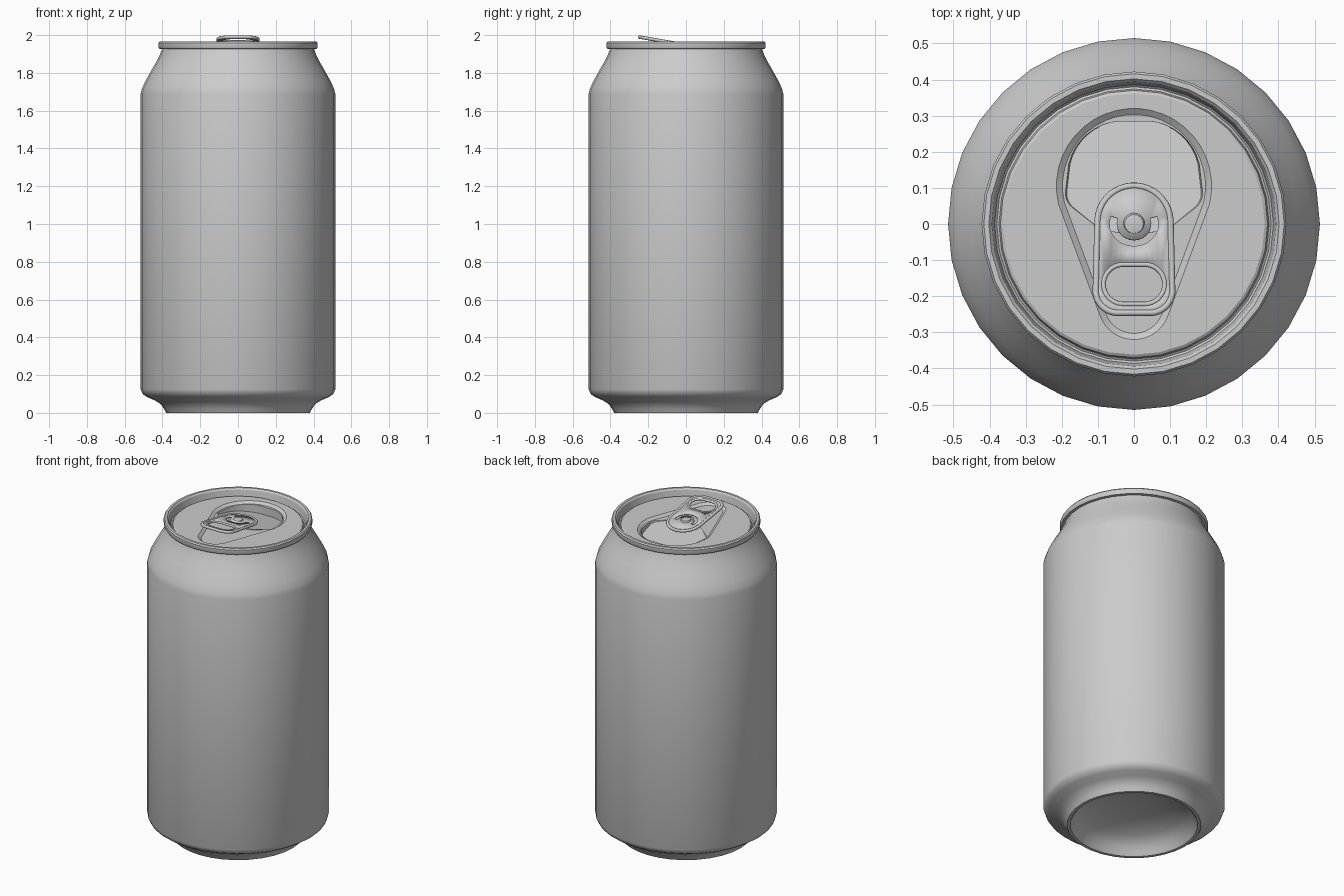
import bpy, bmesh
from math import sin, cos, pi, radians

if "Cube" in bpy.data.objects:
    bpy.data.objects.remove(bpy.data.objects["Cube"])

SIDES = 32


def ring(bm, pts):
    return [bm.verts.new(p) for p in pts]


def circle(r, z, n=SIDES):
    return [(r * cos(2 * pi * i / n), r * sin(2 * pi * i / n), z) for i in range(n)]


def skirt(bm, a, b):
    n = len(a)
    for i in range(n):
        j = (i + 1) % n
        bm.faces.new((a[i], a[j], b[j], b[i]))


def lathe(bm, profile, n=SIDES):
    rings = [ring(bm, circle(r, z, n)) for r, z in profile]
    for a, b in zip(rings, rings[1:]):
        skirt(bm, a, b)
    return rings


def fill(bm, loops):
    # fills the area between an outer loop and its holes, facing up
    edges = []
    for lp in loops:
        for i in range(len(lp)):
            pair = (lp[i - 1], lp[i])
            edges.append(bm.edges.get(pair) or bm.edges.new(pair))
    res = bmesh.ops.triangle_fill(bm, use_beauty=True, edges=edges, normal=(0, 0, 1))
    for f in res["geom"]:
        if isinstance(f, bmesh.types.BMFace):
            f.normal_update()
            if f.normal.z < 0:
                f.normal_flip()


def rounded(circles, n=40, grow=0.0):
    # outline wrapped around a set of circles (x, y, radius)
    pts = []
    for i in range(n):
        t = 2 * pi * (i + 0.5) / n
        dx, dy = cos(t), sin(t)
        x, y, r = max(circles, key=lambda c: c[0] * dx + c[1] * dy + c[2])
        pts.append((x + (r + grow) * dx, y + (r + grow) * dy))
    return pts


def at_z(pts, z):
    return [(x, y, z) for x, y in pts]


def finish(bm, name, angle=40):
    me = bpy.data.meshes.new(name)
    bm.to_mesh(me)
    bm.free()
    me.shade_smooth()
    me.set_sharp_from_angle(angle=radians(angle))
    ob = bpy.data.objects.new(name, me)
    bpy.context.collection.objects.link(ob)
    return ob


# can body: domed base, foot, wall, shoulder and neck
bm = bmesh.new()
rings = lathe(bm, [
    (0.08, 0.125), (0.18, 0.112), (0.27, 0.085), (0.33, 0.05), (0.35, 0.015),
    (0.362, 0.0), (0.38, 0.0), (0.392, 0.022), (0.41, 0.047), (0.44, 0.066),
    (0.48, 0.083), (0.505, 0.1), (0.515, 0.125), (0.515, 1.69), (0.508, 1.718),
    (0.49, 1.757), (0.455, 1.82), (0.427, 1.868), (0.41, 1.905), (0.402, 1.928)])
bm.faces.new(rings[0][::-1])
finish(bm, "can_body")

# lid: seamed rim, groove, panel, teardrop recess and pushed-in mouth flap
PANEL, FLOOR = 1.932, 1.919
bm = bmesh.new()
rings = lathe(bm, [
    (0.402, 1.926), (0.418, 1.928), (0.422, 1.936), (0.422, 1.958), (0.416, 1.966),
    (0.402, 1.966), (0.394, 1.957), (0.386, 1.912), (0.38, 1.906), (0.374, 1.91),
    (0.37, 1.927), (0.362, PANEL)])
drop = [(0, 0.105, 0.215), (0, -0.22, 0.1)]
outer = ring(bm, at_z(rounded(drop), PANEL))
inner = ring(bm, at_z(rounded(drop, grow=-0.017), FLOOR))
fill(bm, [rings[-1], outer])
skirt(bm, outer, inner)
mouth = rounded([(-0.03, 0.13, 0.155), (0.03, 0.13, 0.155),
                 (-0.14, 0.085, 0.05), (0.14, 0.085, 0.05)])
edge = ring(bm, at_z(mouth, FLOOR))
flap = ring(bm, [(x * 0.98, y, FLOOR - 0.004 - 0.18 * (y - 0.035)) for x, y in mouth])
fill(bm, [inner, edge])
skirt(bm, edge, flap)
bm.faces.new(flap)
finish(bm, "lid", 30)


# pull tab, tilted up toward the front
def tilt(pts, dz=0.0):
    return [(x, y, 1.928 + 0.17 * (0.115 - y) + dz) for x, y in pts]


tab = [(0, 0.005, 0.11), (-0.045, -0.185, 0.07), (0.045, -0.185, 0.07)]
finger = [(-0.03, -0.167, 0.055), (0.03, -0.167, 0.055)]
arc = [radians(160 + 220 * i / 14) for i in range(15)]
slit = ([(0.068 * cos(t), 0.062 * sin(t)) for t in arc]
        + [(0.048 * cos(t), 0.045 * sin(t)) for t in reversed(arc)])
bm = bmesh.new()
fill(bm, [ring(bm, tilt(p)) for p in
          (rounded(tab, grow=-0.008), rounded(finger), slit)])
plate = finish(bm, "tab_plate")
solid = plate.modifiers.new("thickness", "SOLIDIFY")
solid.thickness = 0.008
solid.offset = 0


# rolled edges of the tab
def rolled_edge(name, pts, radius):
    cu = bpy.data.curves.new(name, "CURVE")
    cu.dimensions = "3D"
    cu.bevel_depth = radius
    cu.bevel_resolution = 2
    sp = cu.splines.new("POLY")
    sp.points.add(len(pts) - 1)
    for p, co in zip(sp.points, pts):
        p.co = (*co, 1)
    sp.use_cyclic_u = True
    bpy.context.collection.objects.link(bpy.data.objects.new(name, cu))


rolled_edge("tab_outer_roll", tilt(rounded(tab, grow=-0.009)), 0.009)
rolled_edge("tab_finger_hole_roll", tilt(rounded(finger)), 0.007)

# rivet holding the tab to the lid
bm = bmesh.new()
rings = lathe(bm, [(0.034, FLOOR), (0.03, 1.95), (0.026, 1.957), (0.016, 1.959)], 20)
bm.faces.new(rings[-1])
finish(bm, "rivet")
